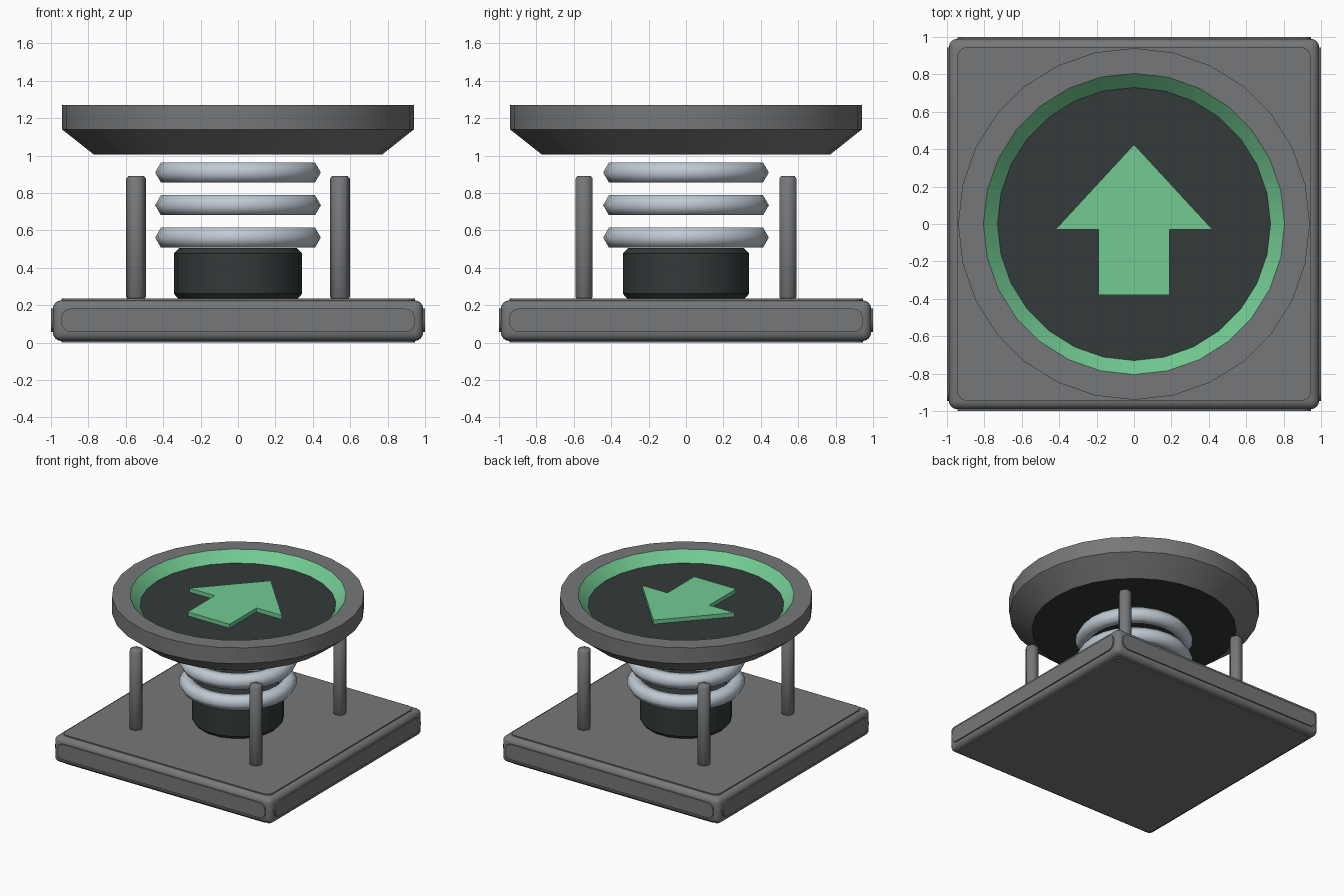
import bpy, bmesh, math
from mathutils import Matrix, Vector

if "Cube" in bpy.data.objects:
    bpy.data.objects.remove(bpy.data.objects["Cube"])


def material(name, rgb):
    m = bpy.data.materials.new(name)
    m.diffuse_color = (*rgb, 1)
    m.use_nodes = True
    m.node_tree.nodes["Principled BSDF"].inputs["Base Color"].default_value = m.diffuse_color
    return m


GREY = material("mid grey", (0.18, 0.185, 0.19))
CHARCOAL = material("charcoal", (0.033, 0.041, 0.041))
GREEN = material("soft green", (0.17, 0.60, 0.29))
STEEL = material("pale steel", (0.52, 0.59, 0.65))


def finish(bm, name, mats, angle=30):
    bmesh.ops.recalc_face_normals(bm, faces=bm.faces)
    me = bpy.data.meshes.new(name)
    bm.to_mesh(me)
    bm.free()
    for m in mats:
        me.materials.append(m)
    ob = bpy.data.objects.new(name, me)
    bpy.context.collection.objects.link(ob)
    bpy.ops.object.select_all(action='DESELECT')
    ob.select_set(True)
    bpy.context.view_layer.objects.active = ob
    bpy.ops.object.shade_smooth_by_angle(angle=math.radians(angle))
    return ob


def lathe(name, profile, sides, mats, bands=None, centre=(0, 0), angle=30):
    """Spin (radius, z) points round z; the ends are capped."""
    bm = bmesh.new()
    rings = []
    for r, z in profile:
        rings.append([bm.verts.new((centre[0] + r * math.cos(2 * math.pi * i / sides),
                                    centre[1] + r * math.sin(2 * math.pi * i / sides), z))
                      for i in range(sides)])
    for k in range(len(rings) - 1):
        a, b = rings[k], rings[k + 1]
        for i in range(sides):
            j = (i + 1) % sides
            f = bm.faces.new((a[i], a[j], b[j], b[i]))
            f.material_index = bands[k + 1] if bands else 0
    for k, ring in ((0, rings[0]), (-1, rings[-1])):
        f = bm.faces.new(ring)
        f.material_index = bands[k] if bands else 0
    return finish(bm, name, mats, angle)


def rounded_plate(name, half_w, half_h, radius, thick, matrix):
    """Thin plate with rounded corners, lying on its local z = 0."""
    bm = bmesh.new()
    pts = []
    for q, (sx, sy) in enumerate(((1, 1), (-1, 1), (-1, -1), (1, -1))):
        for s in range(5):
            a = math.pi / 2 * (q + s / 4)
            pts.append((sx * (half_w - radius) + radius * math.cos(a),
                        sy * (half_h - radius) + radius * math.sin(a), 0))
    face = bm.faces.new([bm.verts.new(p) for p in pts])
    up = bmesh.ops.extrude_face_region(bm, geom=[face])["geom"]
    bmesh.ops.translate(bm, vec=(0, 0, thick),
                        verts=[v for v in up if isinstance(v, bmesh.types.BMVert)])
    bm.transform(matrix)
    return finish(bm, name, [GREY])


# Base slab with rounded edges
bm = bmesh.new()
bmesh.ops.create_cube(bm, size=1, matrix=Matrix.Translation((0, 0, 0.1175))
                      @ Matrix.Diagonal((1.98, 1.98, 0.217, 1)))
bmesh.ops.bevel(bm, geom=bm.edges[:], offset=0.045, segments=4, profile=0.5,
                affect='EDGES')
finish(bm, "base_slab", [GREY])

# Raised panels on the top, bottom and four sides of the base
rounded_plate("base_top_panel", 0.945, 0.945, 0.05, 0.019, Matrix.Translation((0, 0, 0.216)))
rounded_plate("base_bottom_panel", 0.945, 0.945, 0.05, 0.019, Matrix.Identity(4))
for i in range(4):
    place = (Matrix.Rotation(i * math.pi / 2, 4, 'Z') @ Matrix.Translation((0, -0.981, 0.12))
             @ Matrix.Rotation(math.pi / 2, 4, 'X'))
    rounded_plate(f"base_side_panel_{i + 1}", 0.945, 0.062, 0.05, 0.019, place)

# Four corner posts
for x in (-0.545, 0.545):
    for y in (-0.545, 0.545):
        lathe("corner_post", [(0.042, 0.23), (0.053, 0.245), (0.053, 0.877), (0.042, 0.89)],
              6, [GREY], centre=(x, y), angle=62)

# Central column
lathe("centre_column", [(0.315, 0.23), (0.343, 0.262), (0.343, 0.477), (0.315, 0.505)],
      18, [CHARCOAL])

# Three spring rings with six-sided cross-section
for i, z in enumerate((0.562, 0.735, 0.91)):
    bm = bmesh.new()
    major, minor, n = 0.381, 0.062, 24
    grid = [[bm.verts.new(((major + minor * math.cos(b)) * math.cos(a),
                           (major + minor * math.cos(b)) * math.sin(a),
                           z + minor * math.sin(b)))
             for b in (math.pi / 3 * k for k in range(6))]
            for a in (2 * math.pi * s / n for s in range(n))]
    for s in range(n):
        for k in range(6):
            t, l = (s + 1) % n, (k + 1) % 6
            bm.faces.new((grid[s][k], grid[t][k], grid[t][l], grid[s][l]))
    finish(bm, f"spring_ring_{i + 1}", [STEEL], 62)

# Dish: dark underside, grey wall and rim, green inner slope, dark floor
lathe("launch_dish",
      [(0.77, 1.005), (0.94, 1.14), (0.94, 1.27), (0.805, 1.27), (0.73, 1.19)],
      28, [GREY, CHARCOAL, GREEN], bands=[1, 0, 0, 0, 2, 1])

# Raised arrow on the dish floor, pointing to the back
half = [(0, 0.425), (0.42, -0.03), (0.19, -0.03), (0.19, -0.38)]
outline = half + [(-x, y) for x, y in reversed(half[1:])]
bm = bmesh.new()
face = bm.faces.new([bm.verts.new((x, y, 1.185)) for x, y in outline])
up = bmesh.ops.extrude_face_region(bm, geom=[face])["geom"]
bmesh.ops.translate(bm, vec=(0, 0, 0.038),
                    verts=[v for v in up if isinstance(v, bmesh.types.BMVert)])
finish(bm, "arrow", [GREEN])
